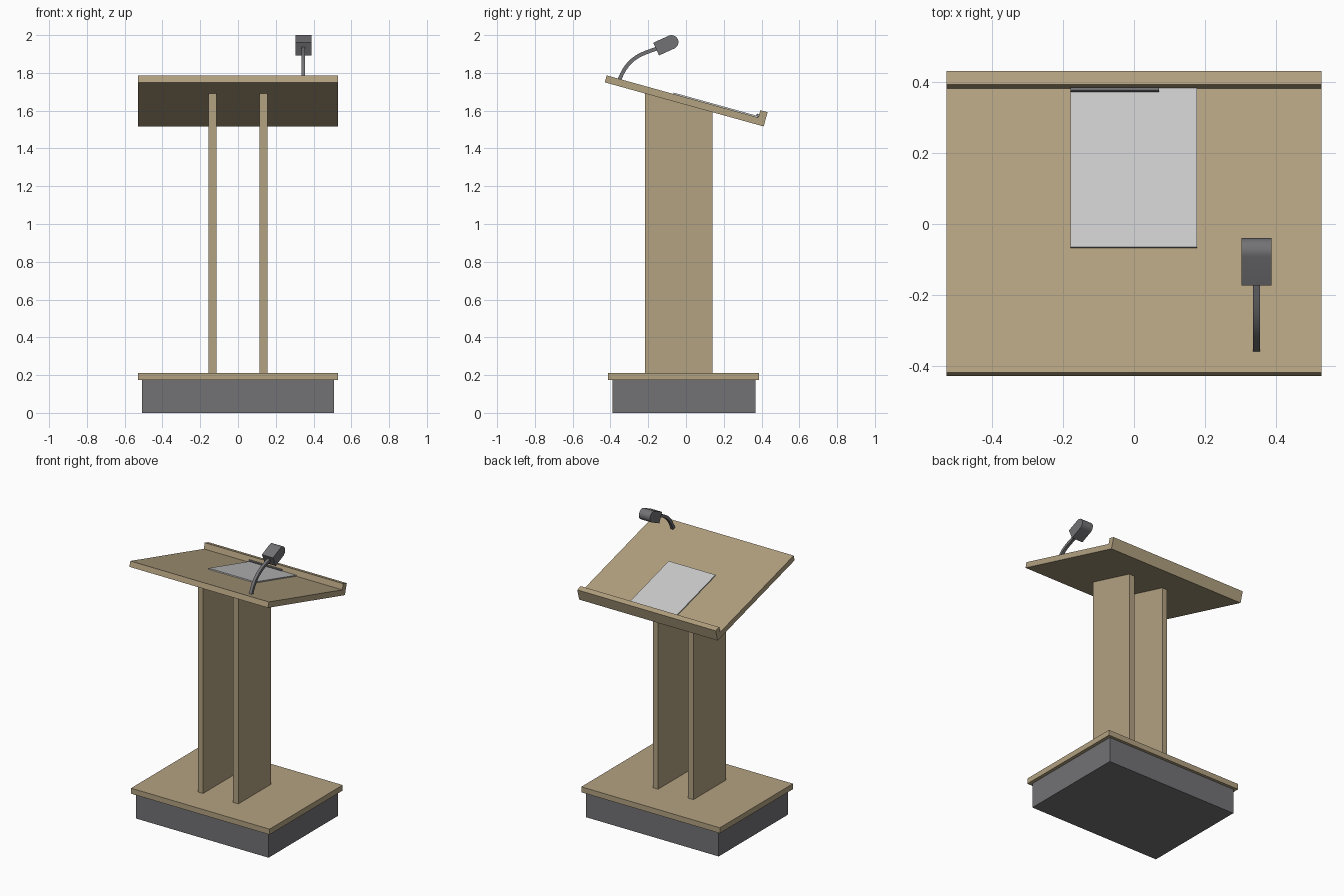
import bpy, bmesh
from math import sin, cos, pi, atan2
from mathutils import Vector

if "Cube" in bpy.data.objects:
    bpy.data.objects.remove(bpy.data.objects["Cube"])


def material(name, rgb):
    m = bpy.data.materials.new(name)
    m.diffuse_color = (*rgb, 1)
    m.use_nodes = True
    m.node_tree.nodes["Principled BSDF"].inputs["Base Color"].default_value = m.diffuse_color
    return m


wood = material("wood", (0.45, 0.36, 0.22))
dark = material("dark_grey", (0.17, 0.17, 0.18))
white = material("paper_white", (0.55, 0.55, 0.55))


def extrude(name, profile, x0, x1, mat, smooth=False):
    """Solid from a closed (y, z) profile swept from x0 to x1."""
    bm = bmesh.new()
    face = bm.faces.new([bm.verts.new((x0, y, z)) for y, z in profile])
    out = bmesh.ops.extrude_face_region(bm, geom=[face])["geom"]
    moved = [v for v in out if isinstance(v, bmesh.types.BMVert)]
    bmesh.ops.translate(bm, verts=moved, vec=(x1 - x0, 0, 0))
    bmesh.ops.recalc_face_normals(bm, faces=bm.faces)
    me = bpy.data.meshes.new(name)
    bm.to_mesh(me)
    bm.free()
    me.materials.append(mat)
    ob = bpy.data.objects.new(name, me)
    bpy.context.collection.objects.link(ob)
    if smooth:
        bpy.ops.object.select_all(action='DESELECT')
        ob.select_set(True)
        bpy.context.view_layer.objects.active = ob
        bpy.ops.object.shade_smooth_by_angle(angle=pi / 6)
    return ob


def rect(y0, y1, z0, z1):
    return [(y0, z0), (y1, z0), (y1, z1), (y0, z1)]


# Plinth and base board
extrude("plinth", rect(-0.39, 0.367, 0, 0.174), -0.507, 0.507, dark)
extrude("base_board", rect(-0.412, 0.387, 0.174, 0.212), -0.53, 0.53, wood)

# Sloped desk frame: s runs down the slope, h rises off the underside
tilt = atan2(0.234, 0.843)


def desk(s, h):
    return (-0.43 + s * cos(tilt) + h * sin(tilt), 1.75 - s * sin(tilt) + h * cos(tilt))


# Desktop with its page-stop lip
L, T = 0.873, 0.038
extrude("desktop", [desk(0, 0), desk(L, 0), desk(L, 0.078), desk(L - 0.04, 0.078),
                    desk(L - 0.04, T), desk(0, T)], -0.53, 0.53, wood)

# Two uprights cut to the desk slope
slope = sin(tilt) / cos(tilt)
y0, y1 = -0.217, 0.14
upright = [(y0, 0.212), (y1, 0.212), (y1, 1.75 - (y1 + 0.43) * slope),
           (y0, 1.75 - (y0 + 0.43) * slope)]
for side, x in (("left", -0.135), ("right", 0.135)):
    extrude(f"upright_{side}", upright, x - 0.02, x + 0.02, wood)

# Paper and the pen resting against the lip
extrude("paper", [desk(0.366, T), desk(L - 0.041, T), desk(L - 0.041, T + 0.007),
                  desk(0.366, T + 0.007)], -0.18, 0.178, white)
py, pz = desk(L - 0.047, T + 0.013)
extrude("pen", [(py + 0.006 * cos(i * pi / 6), pz + 0.006 * sin(i * pi / 6))
                for i in range(12)], -0.18, 0.07, dark, True)

# Microphone stem: a square rod following a curve
p = [Vector(v) for v in ((-0.352, 1.765), (-0.305, 1.885), (-0.235, 1.9), (-0.15, 1.93))]
upper, lower = [], []
for i in range(13):
    t = i / 12
    k = 1 - t
    c = k**3 * p[0] + 3 * k * k * t * p[1] + 3 * k * t * t * p[2] + t**3 * p[3]
    d = (k * k * (p[1] - p[0]) + 2 * k * t * (p[2] - p[1]) + t * t * (p[3] - p[2])).normalized()
    n = Vector((-d.y, d.x)) * 0.01
    upper.append(tuple(c + n))
    lower.append(tuple(c - n))
extrude("microphone_stem", upper + lower[::-1], 0.336, 0.356, dark, True)

# Microphone head: block with a rounded far end
a, r, length = 0.425, 0.037, 0.089
cy, cz = -0.158, 1.926
ey, ez = cy + length * cos(a), cz + length * sin(a)
head = [(cy - r * sin(a), cz + r * cos(a)), (cy + r * sin(a), cz - r * cos(a))]
head += [(ey + r * cos(a - pi / 2 + i * pi / 12), ez + r * sin(a - pi / 2 + i * pi / 12))
         for i in range(13)]
extrude("microphone_head", head, 0.304, 0.389, dark, True)
